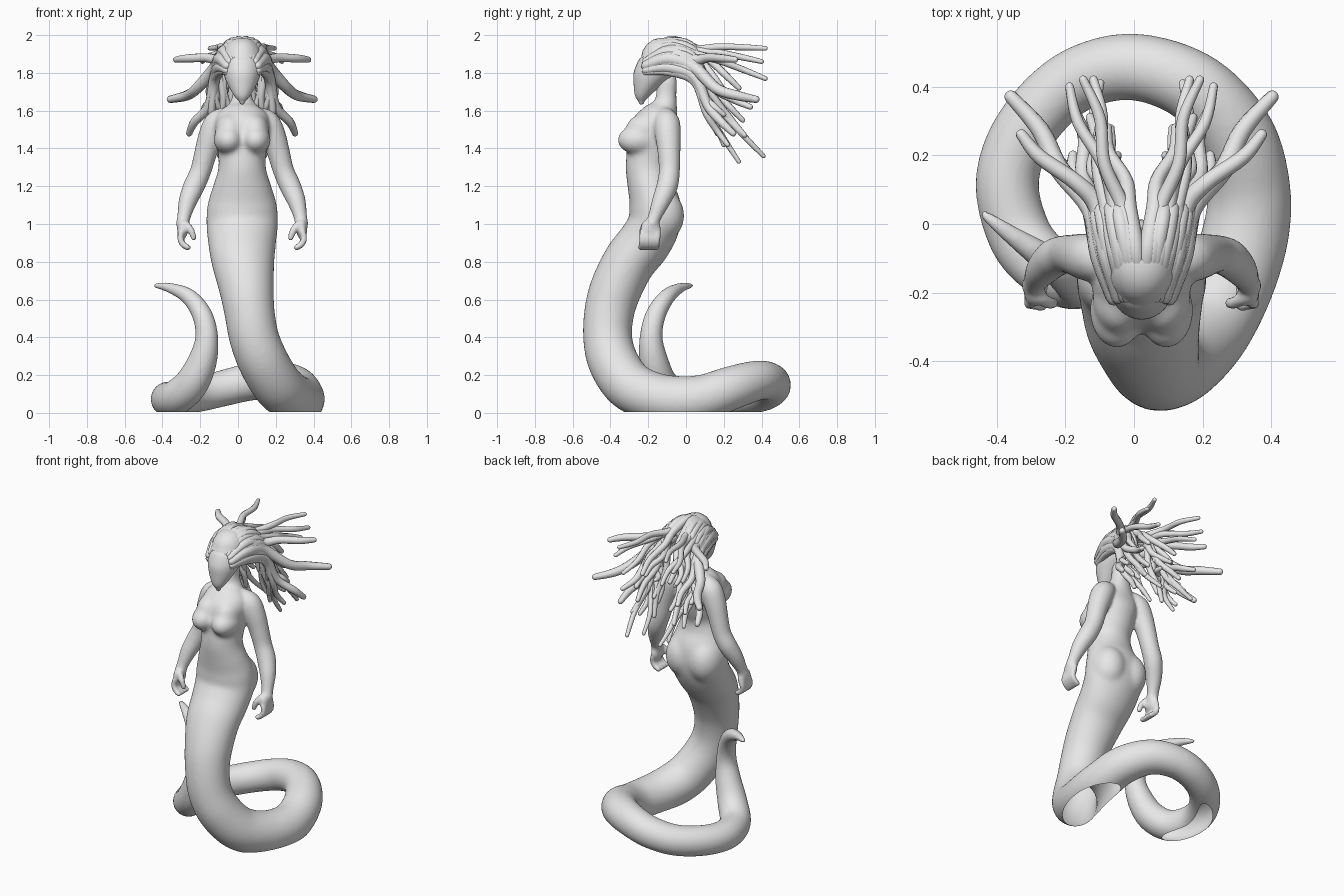
import bpy, bmesh, math, random
from mathutils import Vector, Matrix

if "Cube" in bpy.data.objects:
    bpy.data.objects.remove(bpy.data.objects["Cube"])
random.seed(4)
CX = 0.022  # symmetry plane of the upper body

grey = bpy.data.materials.new("plain_grey")
grey.use_nodes = True
grey.diffuse_color = (0.8, 0.8, 0.8, 1)
grey.node_tree.nodes["Principled BSDF"].inputs["Base Color"].default_value = (0.8, 0.8, 0.8, 1)


def spline(points, steps):
    """Catmull-Rom through (x, y, z, rx, ry) points."""
    p = [points[0]] + points + [points[-1]]
    out = []
    for a, b, c, d in zip(p, p[1:], p[2:], p[3:]):
        for s in range(steps):
            t = s / steps
            out.append([(2 * v1 + (v2 - v0) * t + (2 * v0 - 5 * v1 + 4 * v2 - v3) * t * t
                         + (3 * v1 - v0 - 3 * v2 + v3) * t ** 3) / 2
                        for v0, v1, v2, v3 in zip(a, b, c, d)])
    return out + [list(points[-1])]


def tube(bm, points, sides=16, steps=5, level=False):
    """Round-ended tube of varying elliptical section; level keeps rings flat."""
    points = [tuple(q) if len(q) == 5 else (*q, q[3]) for q in points]
    path = spline(points, steps)
    pos = [Vector(q[:3]) for q in path]
    side, rings = Vector((1, 0.01, 0.01)), []
    last = len(path) - 1
    for i, q in enumerate(path):
        t = (pos[min(i + 1, last)] - pos[max(i - 1, 0)]).normalized()
        if level:
            t = Vector((0, 0, math.copysign(1, t.z)))
        side = (side - t * side.dot(t)).normalized()
        up = t.cross(side)
        r = min(q[3], q[4])
        sections = [(0, 1)]
        if i == 0:
            sections = [(-0.95, 0.3), (-0.65, 0.75), (0, 1)]
        elif i == last:
            sections = [(0, 1), (0.35, 0.93), (0.65, 0.75), (0.87, 0.5), (0.97, 0.2)]
        for shift, k in sections:
            ring = []
            for j in range(sides):
                a = math.tau * j / sides
                ring.append(bm.verts.new(pos[i] + t * shift * r + side * math.cos(a) * q[3] * k
                                         + up * math.sin(a) * q[4] * k))
            rings.append(ring)
    for a, b in zip(rings, rings[1:]):
        for j in range(sides):
            k = (j + 1) % sides
            bm.faces.new((a[j], a[k], b[k], b[j]))
    bm.faces.new(rings[0])
    bm.faces.new(rings[-1])


def ball(bm, centre, radii):
    m = Matrix.Translation(centre) @ Matrix.Diagonal((*radii, 1))
    bmesh.ops.create_uvsphere(bm, u_segments=24, v_segments=16, radius=1, matrix=m)


def finish(bm, name):
    bmesh.ops.recalc_face_normals(bm, faces=bm.faces[:])
    me = bpy.data.meshes.new(name)
    bm.to_mesh(me)
    bm.free()
    ob = bpy.data.objects.new(name, me)
    bpy.context.collection.objects.link(ob)
    me.materials.append(grey)
    me.shade_smooth()
    return ob


def fuse(ob, voxel, rounds):
    """Blend overlapping shells into one smooth skin."""
    mod = ob.modifiers.new("blend", "REMESH")
    mod.mode = "VOXEL"
    mod.voxel_size = voxel
    mod = ob.modifiers.new("soften", "SMOOTH")
    mod.factor = 0.5
    mod.iterations = rounds
    dg = bpy.context.evaluated_depsgraph_get()
    me = bpy.data.meshes.new_from_object(ob.evaluated_get(dg))
    ob.modifiers.clear()
    ob.data = me
    me.materials.clear()
    me.materials.append(grey)
    me.shade_smooth()


# Neck, torso and coiled tail in one run
bm = bmesh.new()
trunk = [
    (CX, -.1, 1.76, .05, .056), (CX, -.105, 1.68, .052, .056), (CX, -.11, 1.625, .08, .066),
    (CX, -.135, 1.57, .138, .105), (CX, -.16, 1.5, .148, .138), (CX, -.18, 1.4, .132, .132),
    (CX, -.2, 1.3, .126, .12), (CX, -.19, 1.2, .155, .119), (CX, -.165, 1.1, .184, .137),
    (CX, -.168, 1.0, .19, .138), (CX, -.222, .9, .18, .142), (.027, -.3, .8, .167, .14),
    (.045, -.37, .66, .146, .138), (.06, -.405, .54, .134, .133), (.085, -.415, .4, .132, .13)]
coil = [
    (.135, -.385, .27, .134), (.21, -.3, .145, .134), (.28, -.17, .085, .13),
    (.325, -.03, .068, .127), (.335, .1, .083, .122), (.3, .25, .135, .116), (.2, .38, .172, .106),
    (.07, .445, .165, .1), (-.06, .455, .135, .097), (-.2, .4, .1, .094), (-.32, .27, .08, .093),
    (-.37, .12, .073, .093), (-.33, -.04, .08, .094), (-.25, -.13, .15, .091),
    (-.19, -.17, .27, .079), (-.165, -.185, .4, .062), (-.19, -.16, .52, .055),
    (-.26, -.1, .615, .045), (-.36, -.03, .662, .03), (-.44, .03, .675, .018)]
tube(bm, trunk + coil, sides=32, steps=6)

# Chest and seat, softened into the trunk
for s in (-1, 1):
    ball(bm, (CX + s * .072, -.252, 1.445), (.08, .112, .078))
    ball(bm, (CX + s * .065, -.215, 1.5), (.078, .105, .085))
    ball(bm, (CX + s * .08, -.13, 1.045), (.108, .122, .14))
body = finish(bm, "body")
fuse(body, 0.009, 22)

bm = bmesh.new()
bm.from_mesh(body.data)
bpy.data.objects.remove(body)
for s in (-1, 1):
    # Arm
    arm = [(.1, -.108, 1.56, .06), (.136, -.1, 1.528, .07), (.166, -.095, 1.46, .068),
           (.192, -.09, 1.38, .061), (.22, -.088, 1.28, .056), (.255, -.1, 1.2, .057),
           (.288, -.132, 1.12, .049), (.308, -.165, 1.04, .036), (.314, -.18, 1.0, .036)]
    tube(bm, [(CX + s * x, y, z, r) for x, y, z, r in arm], steps=4)
    # Hand with curled fingers and thumb
    ball(bm, (CX + s * .315, -.187, .975), (.03, .054, .055))
    for k in range(4):
        y = -.148 - k * .027
        tube(bm, [(CX + s * x, y - d, z, .017) for x, d, z in
                  ((.32, 0, .96), (.328, .003, .925), (.315, .006, .893), (.288, .008, .875))],
             sides=10, steps=3)
    tube(bm, [(CX + s * .297, -.215, 1.0, .02), (CX + s * .27, -.23, .965, .019),
              (CX + s * .256, -.23, .925, .016)], sides=10, steps=3)
body = finish(bm, "body")
fuse(body, 0.009, 6)

# Open, flat underside where the coil meets the ground
bm = bmesh.new()
bm.from_mesh(body.data)
bmesh.ops.bisect_plane(bm, geom=bm.verts[:] + bm.edges[:] + bm.faces[:],
                       plane_co=(0, 0, 0.004), plane_no=(0, 0, 1), clear_inner=True)
bm.to_mesh(body.data)
bm.free()

# Smooth pointed face and skull
bm = bmesh.new()
skull = [(-.236, 1.648, .016, .016), (-.23, 1.68, .043, .04), (-.2, 1.74, .077, .077),
         (-.162, 1.8, .1, .115), (-.127, 1.86, .108, .128), (-.112, 1.885, .104, .125)]
tube(bm, [(CX, y, z, a, b) for y, z, a, b in skull], sides=32, level=True)
finish(bm, "head")

# Snake locks: root angle from the crown, tip position, thickness
locks = [
    (4, .1, .28, 1.72, .02), (12, .17, .42, 1.93, .018), (24, .21, .4, 1.86, .018),
    (38, .14, .42, 1.77, .018), (55, .35, .26, 1.87, .023), (75, .38, .37, 1.66, .028),
    (95, .28, .25, 1.48, .024), (65, .2, .34, 1.62, .021), (30, .12, .3, 1.55, .019),
    (50, .15, .31, 1.47, .019), (70, .12, .41, 1.36, .017), (90, .09, .28, 1.33, .016),
    (18, .07, .2, 1.42, .018), (105, .16, .22, 1.42, .018), (85, .2, .2, 1.58, .02)]
for k in range(8):
    locks.append((random.uniform(5, 115), random.uniform(.06, .19), random.uniform(.1, .24),
                  random.uniform(1.45, 1.75), .018))

for s, label in ((1, "left"), (-1, "right")):
    bm = bmesh.new()
    for n, (angle, tx, ty, tz, r) in enumerate(locks):
        sn, cs = math.sin(math.radians(angle)), math.cos(math.radians(angle))
        wave = .014 if n % 2 else -.014
        sag = -.05 if tz < 1.7 else .01
        tip = Vector((tx, ty, tz))
        back = Vector((.03 + sn * .115, .045, 1.79 + cs * .14))
        run = [Vector((sn * .085, -.215, 1.82 + cs * .07)),
               Vector((.008 + sn * .11, -.09, 1.84 + cs * .13)),
               back,
               back.lerp(tip, .35) + Vector((wave, 0, sag)),
               back.lerp(tip, .7) + Vector((-wave, 0, sag * .6)),
               tip]
        girth = (.8, 1.3, 1.25, 1.05, .95, .7)
        tube(bm, [(CX + s * p.x, p.y, p.z, r * g) for p, g in zip(run, girth)], sides=10, steps=5)
    finish(bm, "snake_hair_" + label)
